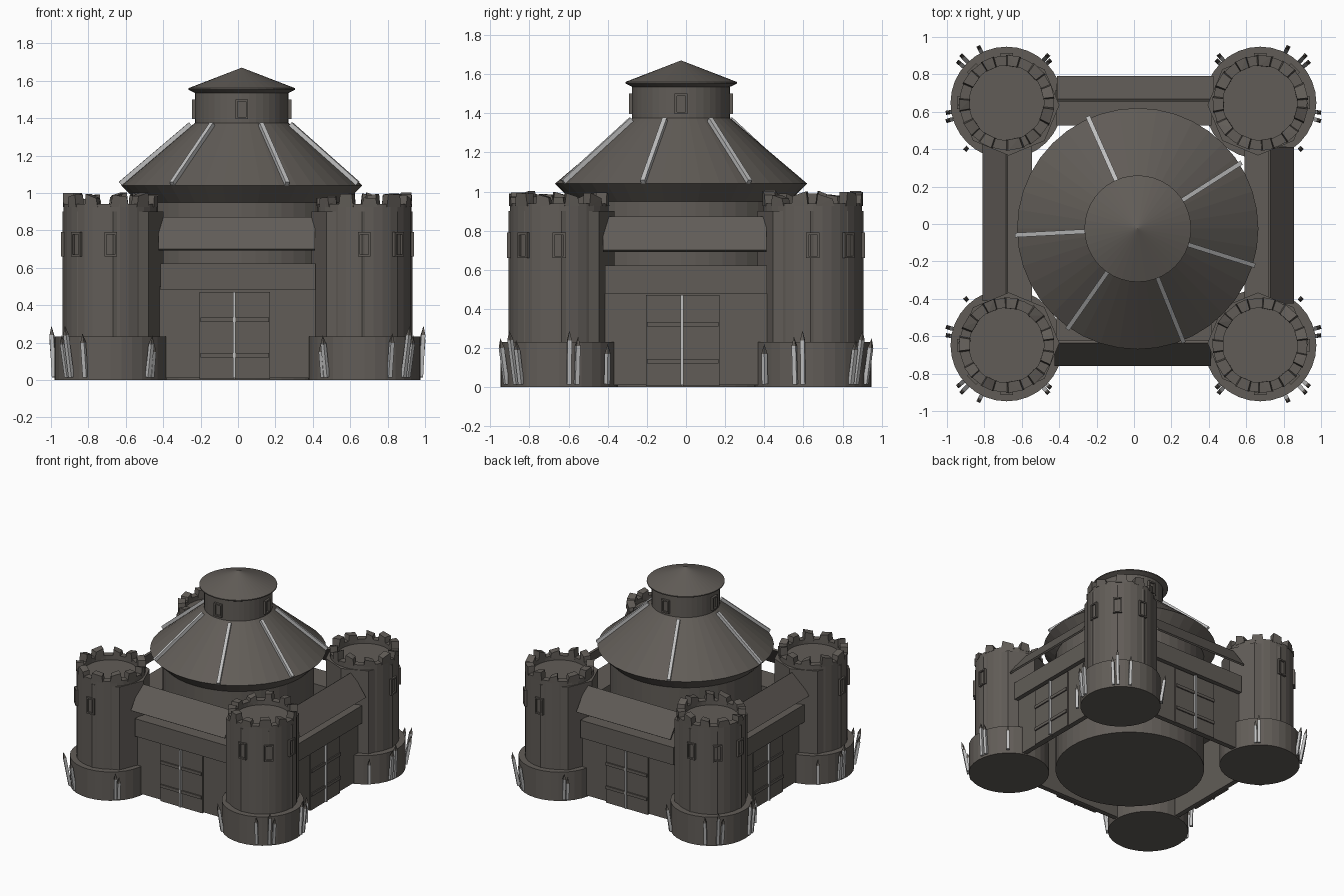
import bpy, bmesh, math, random
from mathutils import Matrix, Vector

if "Cube" in bpy.data.objects:
    bpy.data.objects.remove(bpy.data.objects["Cube"])

random.seed(4)


def material(name, rgb):
    m = bpy.data.materials.new(name)
    m.diffuse_color = (*rgb, 1)
    m.use_nodes = True
    m.node_tree.nodes["Principled BSDF"].inputs["Base Color"].default_value = m.diffuse_color
    return m


STONE = material("dark_stone", (0.120, 0.108, 0.096))
METAL = material("pale_metal", (0.52, 0.52, 0.52))


def finish(name, bm, mats=(STONE,), matrix=None):
    if matrix:
        bm.transform(matrix)
    bmesh.ops.recalc_face_normals(bm, faces=bm.faces)
    me = bpy.data.meshes.new(name)
    bm.to_mesh(me)
    bm.free()
    for m in mats:
        me.materials.append(m)
    ob = bpy.data.objects.new(name, me)
    bpy.context.collection.objects.link(ob)
    return ob


def lathe(name, profile, centre, n=32, turn=0.0):
    """Spin a (radius, height) profile; both ends are capped."""
    bm = bmesh.new()
    rings = []
    for r, z in profile:
        rings.append([bm.verts.new((centre[0] + r * math.cos(turn + math.tau * i / n),
                                    centre[1] + r * math.sin(turn + math.tau * i / n), z))
                      for i in range(n)])
    for a, b in zip(rings, rings[1:]):
        for i in range(n):
            j = (i + 1) % n
            bm.faces.new((a[i], a[j], b[j], b[i]))
    bm.faces.new(rings[0])
    bm.faces.new(rings[-1])
    bmesh.ops.remove_doubles(bm, verts=bm.verts, dist=1e-5)
    return finish(name, bm)


def add_box(bm, lo, hi):
    lo, hi = Vector(lo), Vector(hi)
    m = Matrix.Translation((lo + hi) / 2) @ Matrix.Diagonal((*(hi - lo), 1))
    bmesh.ops.create_cube(bm, size=1, matrix=m)


def boxes(name, spans, matrix=None, mats=(STONE,)):
    bm = bmesh.new()
    for lo, hi in spans:
        add_box(bm, lo, hi)
    return finish(name, bm, mats, matrix)


def prism(name, points, x0, x1, matrix):
    """Extrude a (y, z) outline along x."""
    bm = bmesh.new()
    f = bm.faces.new([bm.verts.new((x0, y, z)) for y, z in points])
    ext = bmesh.ops.extrude_face_region(bm, geom=[f])
    bmesh.ops.translate(bm, vec=(x1 - x0, 0, 0),
                        verts=[v for v in ext["geom"] if isinstance(v, bmesh.types.BMVert)])
    bm.faces.new([v for v in f.verts]) if not f.is_valid else None
    return finish(name, bm, (STONE,), matrix)


def rod(name, a, b, width, tip=0.0):
    """Square rod from a to b, with an optional stone-coloured point."""
    a, b = Vector(a), Vector(b)
    h = (b - a).length
    w = width / 2
    bm = bmesh.new()
    add_box(bm, (-w, -w, 0), (w, w, h - tip))
    if tip:
        top = max(bm.faces, key=lambda f: f.calc_center_median().z)
        for f in bmesh.ops.poke(bm, faces=[top])["faces"]:
            f.material_index = 1
        max(bm.verts, key=lambda v: v.co.z - v.co.xy.length).co.z = h
    m = Matrix.Translation(a) @ (b - a).to_track_quat("Z", "Y").to_matrix().to_4x4()
    return finish(name, bm, (METAL, STONE), m)


def window(name, centre, radius, angle, z0, z1, w):
    """Framed window on a round wall, facing the given angle."""
    r0, r1, t = radius - 0.02, radius + 0.016, 0.011
    spans = [((r0, -w, z0), (r1, -w + t, z1)), ((r0, w - t, z0), (r1, w, z1)),
             ((r0, -w, z0), (r1, w, z0 + t)), ((r0, -w, z1 - t), (r1, w, z1)),
             ((r0, -w + t, z0 + t), (r1 - 0.014, w - t, z1 - t))]
    m = Matrix.Translation((*centre, 0)) @ Matrix.Rotation(angle, 4, "Z")
    return boxes(name, spans, m)


# Central keep: drum, flared roof, lantern and cap
C = (0.02, -0.025)
lathe("keep_drum", [(0.555, 0.0), (0.555, 0.95)], C, 48)
lathe("keep_roof", [(0.54, 0.94), (0.555, 0.95), (0.645, 1.04), (0.25, 1.375)], C, 40)
lathe("lantern", [(0.25, 1.36), (0.25, 1.54)], C, 40)
lathe("lantern_cap", [(0.25, 1.535), (0.285, 1.552), (0.285, 1.56), (0.0, 1.67)], C, 40)
for k in range(4):
    window("lantern_window", C, 0.25, k * math.pi / 2, 1.395, 1.5, 0.033)
for deg in (114, 32.5, -17.5, -68, -125, -177):
    c, s = math.cos(math.radians(deg)), math.sin(math.radians(deg))
    rod("roof_pole", (C[0] + 0.65 * c, C[1] + 0.65 * s, 1.05),
        (C[0] + 0.275 * c, C[1] + 0.275 * s, 1.368), 0.024)

# Corner towers; stakes are (outward x, outward y, height, lean)
STAKES = [(0.21, 0.22, 0.29, 0.05), (0.232, 0.195, 0.24, 0.04), (0.135, 0.27, 0.25, 0.035),
          (-0.2, 0.23, 0.24, 0.035), (-0.218, 0.212, 0.2, 0.02), (0.297, -0.09, 0.26, 0.022),
          (0.302, -0.05, 0.29, 0.015), (0.215, -0.245, 0.22, 0.004)]
for sx in (-1, 1):
    for sy in (-1, 1):
        c = (0.678 * sx - 0.003, 0.648 * sy)
        lathe("tower_base", [(0.3, 0.0), (0.3, 0.232)], c)
        lathe("tower_inner_buttress", [(0.27, 0.0), (0.27, 0.9)],
              (c[0] - 0.012 * sx, c[1] - 0.012 * sy), 8)
        lathe("tower_shaft", [(0.252, 0.2), (0.252, 0.94), (0.2, 0.94), (0.2, 0.905)], c)

        # Uneven battlements
        bm = bmesh.new()
        n = 11
        for i in range(n):
            mid = math.tau * (i + 0.5 + random.uniform(-0.1, 0.1)) / n
            half = random.uniform(0.14, 0.2)
            high, slope = random.uniform(0.972, 0.995), random.uniform(-0.014, 0.014)
            vs = []
            for r in (0.198, 0.256):
                for side in (-1, 1):
                    for z, grip in ((0.925, 1.0), (high + slope * side, 0.8)):
                        a = mid + half * side * grip
                        vs.append(bm.verts.new((c[0] + r * math.cos(a),
                                                c[1] + r * math.sin(a), z)))
            bmesh.ops.convex_hull(bm, input=vs)
        finish("battlements", bm)

        # Windows on the outward side
        for dx, dy in ((0, 1), (1, 1), (1, 0)):
            window("tower_window", c, 0.25, math.atan2(dy * sy, dx * sx), 0.66, 0.79, 0.034)

        # Stakes leaning outwards around the base
        for dx, dy, h, lean in STAKES:
            out = Vector((dx, dy)) + Vector((dx, dy)).normalized() * lean
            rod("stake", (c[0] + dx * sx, c[1] + dy * sy, 0.015),
                (c[0] + out.x * sx, c[1] + out.y * sy, h), 0.022, 0.05)

# Four curtain walls, each with gate, walkway, parapet and a slanted shelter roof
for k, d in enumerate((0.635, 0.73, 0.667, 0.685)):
    m = Matrix.Rotation(k * math.pi / 2, 4, "Z") @ Matrix.Translation((0, -d, 0))
    boxes("curtain_wall", [((-0.42, -0.05, 0.01), (0.42, -0.01, 0.5))], m)
    boxes("parapet_walk", [((-0.415, -0.085, 0.48), (0.415, 0.14, 0.622))], m)
    prism("wall_roof", [(-0.125, 0.70), (0, 0.872), (0.012, 0.864), (-0.113, 0.692)],
          -0.425, 0.412, m)
    f = -0.05
    gate = [((-0.205, f - 0.012, 0.005), (-0.024, f + 0.01, 0.47)),
            ((-0.016, f - 0.012, 0.005), (0.17, f + 0.01, 0.47))]
    for z in (0.12, 0.31):
        gate.append(((-0.2, f - 0.022, z), (0.165, f, z + 0.024)))
    boxes("gate_doors", gate, m)
    boxes("gate_bar", [((-0.028, f - 0.03, 0.01), (-0.014, f, 0.47))], m, (METAL,))
